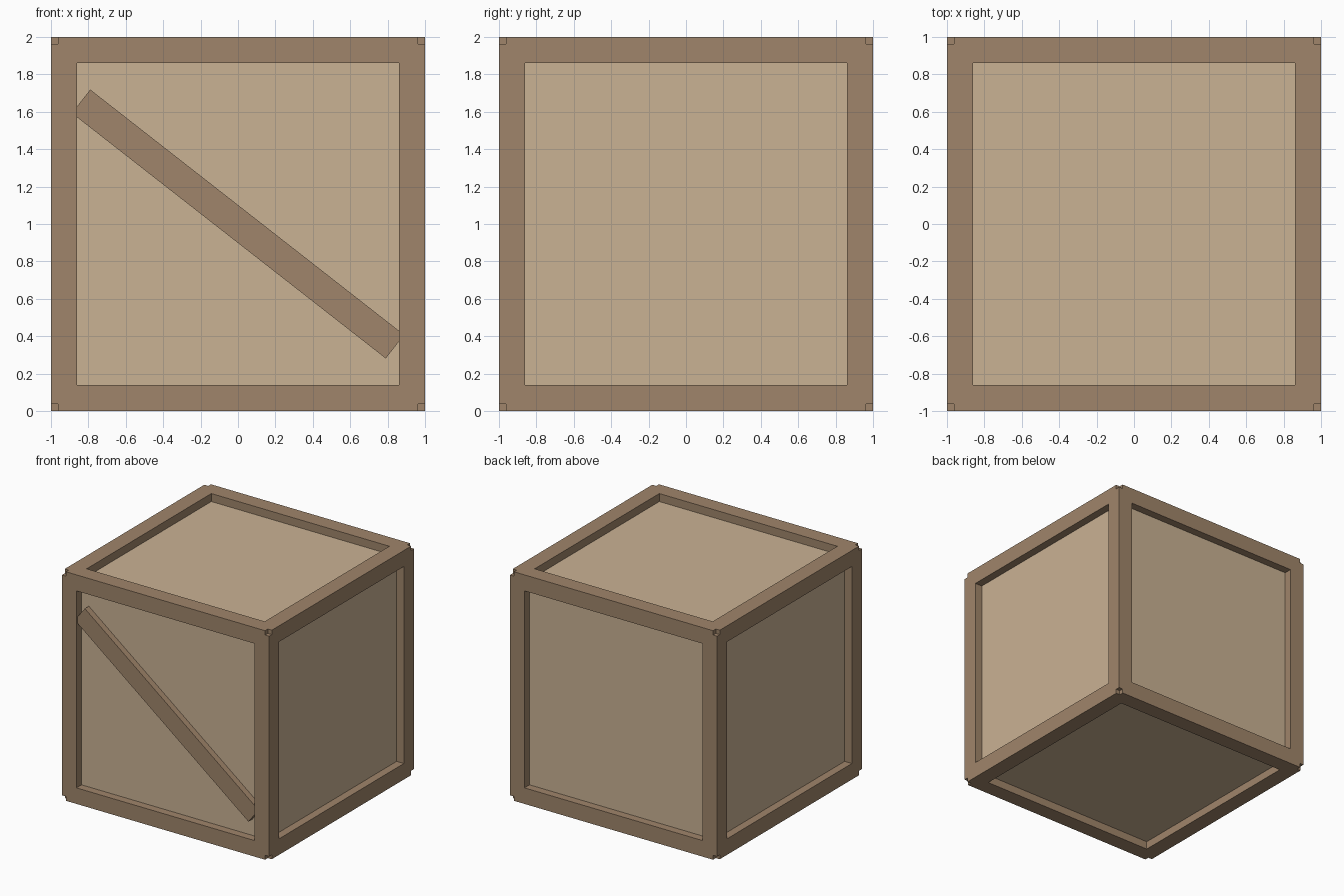
import bpy
import math
from itertools import product
from mathutils import Vector

cube = bpy.data.objects.get("Cube")
if cube:
    bpy.data.objects.remove(cube, do_unlink=True)


def material(name, rgb):
    mat = bpy.data.materials.new(name)
    mat.use_nodes = True
    colour = (*rgb, 1)
    mat.diffuse_color = colour
    mat.node_tree.nodes["Principled BSDF"].inputs["Base Color"].default_value = colour
    return mat


frame_wood = material("frame_wood", (0.35, 0.235, 0.145))
panel_wood = material("panel_wood", (0.59, 0.445, 0.295))


def box(name, centre, size, mat, angle=0):
    """Flat-sided box, optionally turned about the y axis."""
    bpy.ops.mesh.primitive_cube_add(size=1, location=centre, rotation=(0, angle, 0))
    obj = bpy.context.object
    obj.name = name
    obj.scale = size
    bpy.ops.object.transform_apply(location=False, rotation=False, scale=True)
    obj.data.materials.append(mat)
    return obj


MIDDLE = Vector((0, 0, 1))
BAR = 0.14       # width of the frame bars
BAR_LEN = 1.924  # slightly short, leaving a small notch at each corner

# Recessed box that forms all six panels
box("panel_box", MIDDLE, (1.86, 1.86, 1.86), panel_wood)

# Twelve edge bars: four along each axis
for axis, label in enumerate(("cross", "depth", "upright")):
    for number, (a, b) in enumerate(product((-1, 1), repeat=2), 1):
        offset, size = Vector(), Vector((BAR, BAR, BAR))
        offset[(axis + 1) % 3] = a * (1 - BAR / 2)
        offset[(axis + 2) % 3] = b * (1 - BAR / 2)
        size[axis] = BAR_LEN
        box(f"{label}_bar_{number}", MIDDLE + offset, size, frame_wood)

# Diagonal brace on the front, falling towards +x
box("front_brace", (0, -0.94, 1), (2.13, 0.09, 0.16), frame_wood, math.radians(38))
